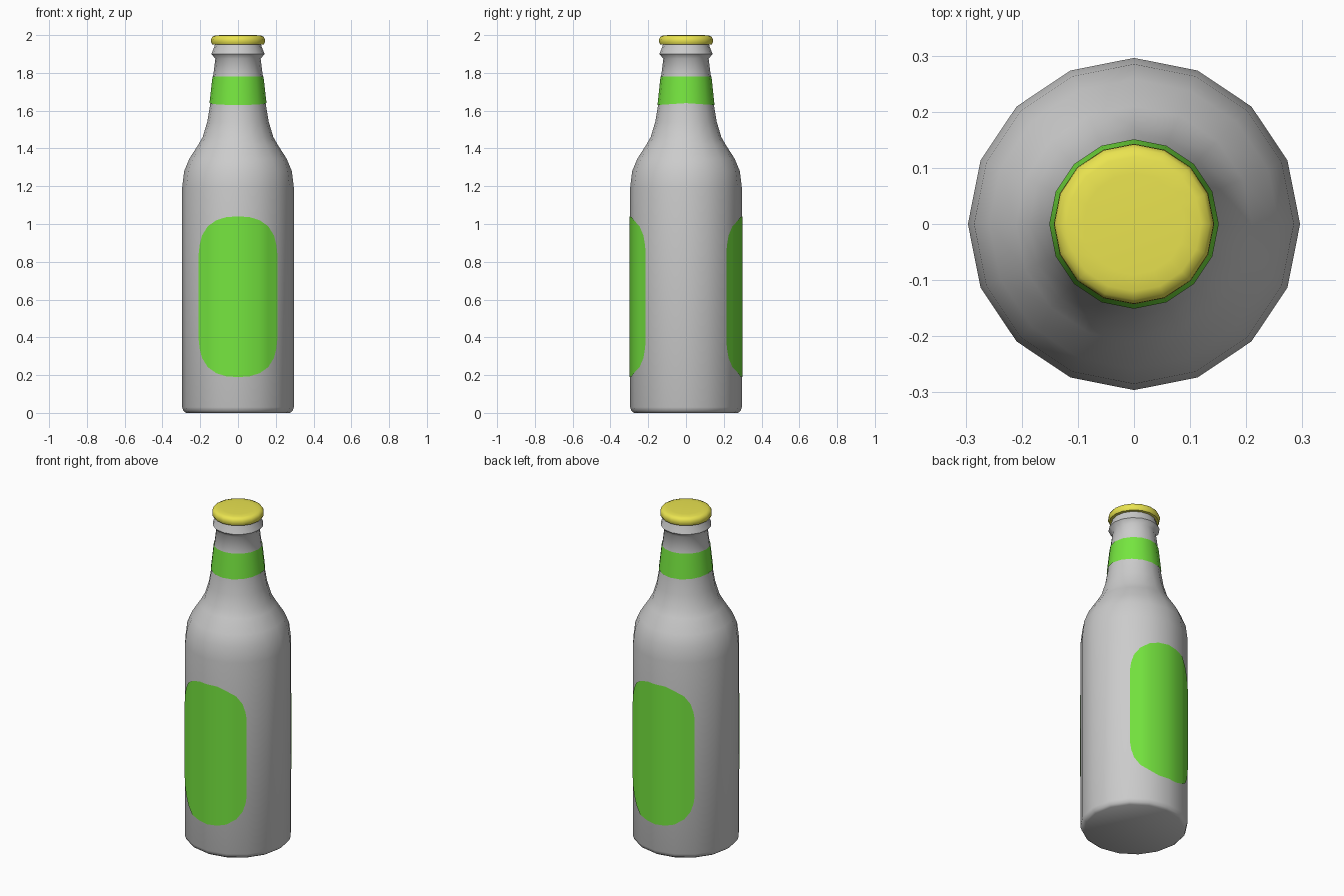
import bpy, bmesh, math

if "Cube" in bpy.data.objects:
    bpy.data.objects.remove(bpy.data.objects["Cube"])

SIDES = 16


def material(name, rgb):
    m = bpy.data.materials.new(name)
    m.diffuse_color = (*rgb, 1)
    m.use_nodes = True
    m.node_tree.nodes["Principled BSDF"].inputs["Base Color"].default_value = m.diffuse_color
    return m


GREEN = material("label_green", (0.18, 0.79, 0.05))
YELLOW = material("cap_yellow", (0.82, 0.77, 0.08))


def finish(bm, name, mat=None, angle=50):
    me = bpy.data.meshes.new(name)
    bm.to_mesh(me)
    bm.free()
    ob = bpy.data.objects.new(name, me)
    bpy.context.collection.objects.link(ob)
    if mat:
        me.materials.append(mat)
    bpy.ops.object.select_all(action='DESELECT')
    ob.select_set(True)
    bpy.context.view_layer.objects.active = ob
    bpy.ops.object.shade_smooth_by_angle(angle=math.radians(angle))
    return ob


def lathe(name, profile, mat=None, caps=True, sag=0):
    """Revolve (radius, z) points; sag dips the first ring at front and back."""
    bm = bmesh.new()
    rings = []
    for k, (r, z) in enumerate(profile):
        ring = []
        for i in range(SIDES):
            a = math.tau * i / SIDES
            dip = sag * abs(math.sin(a)) if k == 0 else 0
            ring.append(bm.verts.new((r * math.cos(a), r * math.sin(a), z - dip)))
        rings.append(ring)
    for lo, hi in zip(rings, rings[1:]):
        for i in range(SIDES):
            j = (i + 1) % SIDES
            bm.faces.new((lo[i], lo[j], hi[j], hi[i]))
    if caps:
        bm.faces.new(rings[0][::-1])
        bm.faces.new(rings[-1])
    return finish(bm, name, mat)


# Glass body with shoulder, neck and lip
lathe("bottle", [
    (0.275, 0), (0.289, 0.01), (0.296, 0.03), (0.296, 1.19), (0.285, 1.28),
    (0.258, 1.345), (0.21, 1.42), (0.187, 1.46), (0.163, 1.54), (0.147, 1.635),
    (0.132, 1.78), (0.12, 1.875), (0.141, 1.90), (0.125, 1.94), (0.12, 1.96)])

# Crown cap
lathe("cap", [(0.122, 1.949), (0.137, 1.951), (0.143, 1.963), (0.142, 1.98),
              (0.135, 1.992), (0.12, 1.998), (0.09, 2.0)], YELLOW)

# Band around the neck
lathe("neck_label", [(0.151, 1.64), (0.135, 1.78)], GREEN, caps=False, sag=0.01)

# Rounded body labels: (x, half height) columns lying on the bottle facets
HALF = [(0, 0.425), (0.06, 0.422), (0.1144, 0.405), (0.16, 0.373),
        (0.19, 0.325), (0.203, 0.275), (0.208, 0.23)]
COLUMNS = [(-x, h) for x, h in HALF[:0:-1]] + HALF


def facet_y(x):
    """Depth of the 16-sided wall at a given x, slightly outside the glass."""
    r, step = 0.299, math.tau / SIDES
    x, i = abs(x), 0
    while x > r * math.sin((i + 1) * step):
        i += 1
    x0, x1 = r * math.sin(i * step), r * math.sin((i + 1) * step)
    y0, y1 = r * math.cos(i * step), r * math.cos((i + 1) * step)
    return y0 + (y1 - y0) * (x - x0) / (x1 - x0)


for name, s in (("front_label", 1), ("back_label", -1)):
    bm = bmesh.new()
    cols = [[bm.verts.new((s * x, -s * facet_y(x), 0.615 + d * h)) for d in (-1, 1)]
            for x, h in COLUMNS]
    for a, b in zip(cols, cols[1:]):
        bm.faces.new((a[0], b[0], b[1], a[1]))
    finish(bm, name, GREEN)
